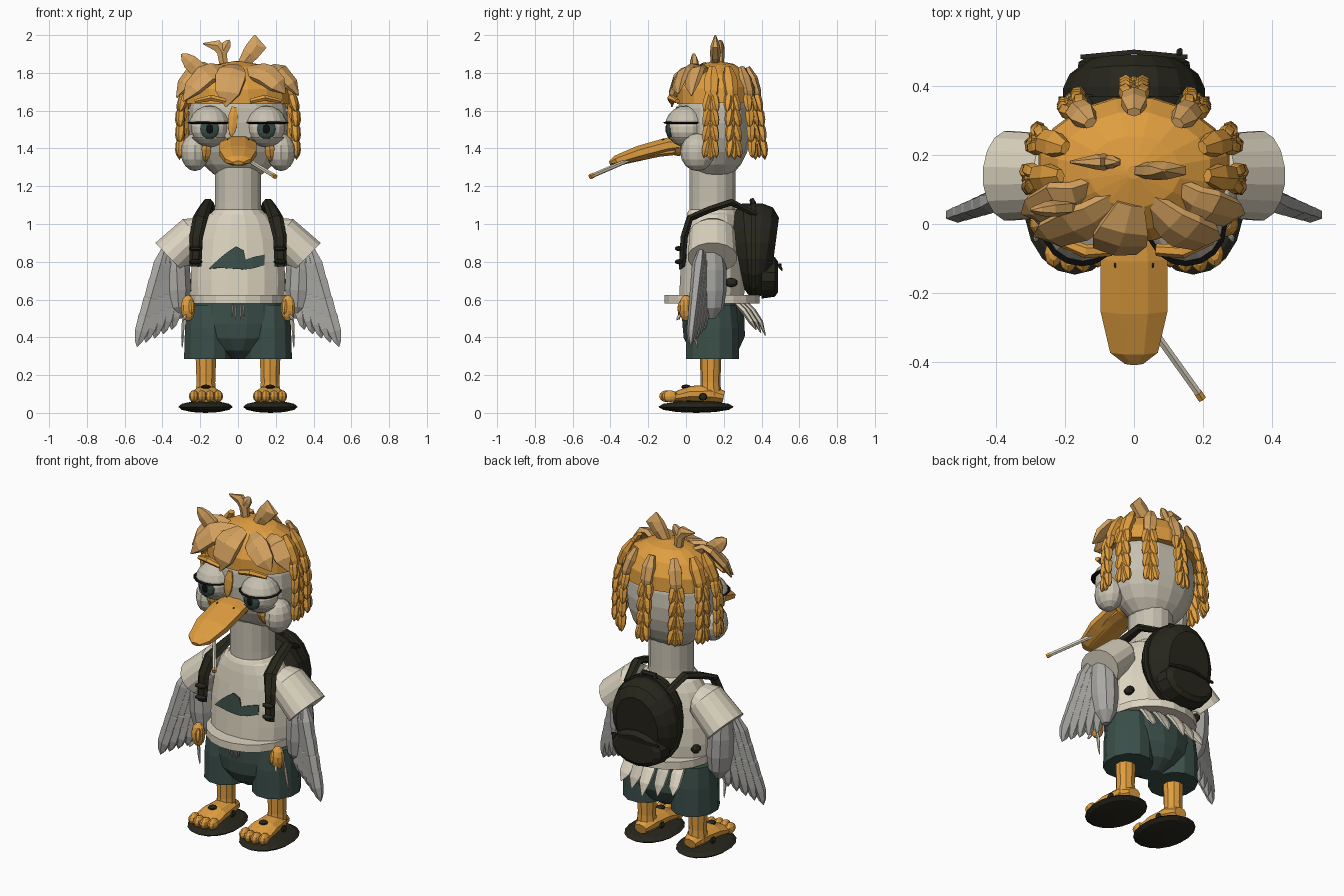
import bpy, bmesh, math
from mathutils import Vector as V

def mat(name, r, g, b):
    m = bpy.data.materials.new(name)
    m.diffuse_color = (r, g, b, 1)
    return m

ORANGE = mat("orange", .74, .34, .05)
TAN = mat("tan_hair", .66, .36, .115)
SHIRT = mat("cream_cloth", .72, .66, .53)
SKIN = mat("pale_feather", .57, .53, .435)
GREY = mat("grey_feather", .40, .395, .375)
GREEN = mat("dark_green", .044, .078, .067)
BLACK = mat("soft_black", .021, .02, .012)
PUPIL = mat("pupil_black", .004, .004, .004)

X, Y, Z = V((1, 0, 0)), V((0, 1, 0)), V((0, 0, 1))

def finish(name, bm, m):
    bmesh.ops.recalc_face_normals(bm, faces=bm.faces)
    me = bpy.data.meshes.new(name)
    bm.to_mesh(me)
    bm.free()
    me.materials.append(m)
    o = bpy.data.objects.new(name, me)
    bpy.context.collection.objects.link(o)
    return o

def tube(name, pts, radii, m, n=8, up=-Y, s=1):
    """Loft elliptical sections (a across, b along up) through a path; s=-1 mirrors."""
    bm = bmesh.new()
    pts = [V(p) for p in pts]
    rings = []
    for i, p in enumerate(pts):
        t = (pts[min(i + 1, len(pts) - 1)] - pts[max(i - 1, 0)]).normalized()
        side = t.cross(up).normalized()
        nor = side.cross(t)
        a, b = radii[i] if isinstance(radii[i], tuple) else (radii[i], radii[i])
        ring = []
        for k in range(n):
            an = 2 * math.pi * (k + .5) / n
            q = p + side * a * math.cos(an) + nor * b * math.sin(an)
            ring.append(bm.verts.new((q.x * s, q.y, q.z)))
        rings.append(ring)
    for r0, r1 in zip(rings, rings[1:]):
        for k in range(n):
            bm.faces.new((r0[k], r0[(k + 1) % n], r1[(k + 1) % n], r1[k]))
    bm.faces.new(rings[0])
    bm.faces.new(rings[-1])
    return finish(name, bm, m)

def stack(name, rows, m, x=0, n=16, s=1):
    """Vertical loft; rows are (z, rx, ry, y centre)."""
    return tube(name, [(x, r[3], r[0]) for r in rows], [(r[1], r[2]) for r in rows], m, n, -Y, s)

def leaf(name, p0, p1, w, th, m, up=-Y, s=1, bow=0.0):
    p0, p1, up = V(p0), V(p1), V(up)
    pts = [p0.lerp(p1, t) + up * bow * math.sin(math.pi * t) for t in (0, .3, .65, .87, 1)]
    return tube(name, pts, [(w * f, th * f) for f in (.5, 1, .92, .55, .04)], m, 6, up, s)

def ball(name, c, r, m, seg=14, rings=9, s=1, cut=None):
    """Ellipsoid; cut=(z, +1/-1) keeps the part above / below z."""
    bm = bmesh.new()
    bmesh.ops.create_uvsphere(bm, u_segments=seg, v_segments=rings, radius=1)
    for v in bm.verts:
        v.co = V(((c[0] + v.co.x * r[0]) * s, c[1] + v.co.y * r[1], c[2] + v.co.z * r[2]))
    if cut:
        g = bm.verts[:] + bm.edges[:] + bm.faces[:]
        bmesh.ops.bisect_plane(bm, geom=g, plane_co=(0, 0, cut[0]), plane_no=(0, 0, -cut[1]), clear_outer=True)
        bmesh.ops.holes_fill(bm, edges=[e for e in bm.edges if e.is_boundary])
    return finish(name, bm, m)

# head, neck, shirt
ball("head", (0, .15, 1.535), (.265, .2, .31), SKIN, 16, 12)
stack("neck", [(1.04, .128, .125, .14), (1.12, .124, .124, .14), (1.3, .124, .124, .14)], SKIN)
stack("collar", [(1.05, .15, .14, .14), (1.07, .135, .13, .14), (1.08, .12, .12, .14)], SHIRT)
stack("shirt", [(.6, .25, .175, .135), (.7, .255, .175, .14), (.8, .25, .17, .14), (.92, .232, .155, .14),
                (1.0, .2, .145, .14), (1.05, .165, .135, .14), (1.065, .13, .125, .14)], SHIRT)
stack("shirt_hem", [(.58, .254, .254, .137), (.625, .254, .254, .137)], SHIRT, n=20)

# plain wave patch on the chest, following the belly
bm = bmesh.new()
cols = []
for x, z0, z1 in [(-.15, .763, .768), (-.1, .768, .815), (-.05, .765, .855), (-.01, .762, .882), (.03, .76, .86),
                  (.04, .76, .812), (.08, .765, .825), (.14, .782, .838)]:
    y = .14 - .17 * math.sqrt(1 - (x / .25) ** 2) - .004
    cols.append([bm.verts.new((x, y, z0)), bm.verts.new((x, y + .006, z1))])
for a, b in zip(cols, cols[1:]):
    bm.faces.new((a[0], b[0], b[1], a[1]))
patch = finish("chest_patch", bm, GREEN)
mod = patch.modifiers.new("thickness", 'SOLIDIFY')
mod.thickness, mod.offset = .008, 0

# shorts
stack("shorts_hips", [(.59, .235, .165, .14), (.48, .25, .168, .145), (.4, .21, .165, .15), (.33, .12, .13, .15),
                      (.285, .04, .06, .15)], GREEN)

# beak and smoke stick
tube("beak", [(0, .02, 1.43), (0, -.1, 1.415), (0, -.25, 1.375), (0, -.37, 1.335), (0, -.405, 1.322)],
     [(.085, .045), (.105, .045), (.105, .042), (.075, .03), (.028, .012)], ORANGE, 8, Z)
ball("beak_base", (0, -.04, 1.41), (.09, .06, .05), ORANGE, 10, 7)
tube("lower_beak", [(0, 0, 1.395), (0, -.15, 1.378), (0, -.35, 1.322)], [(.07, .025), (.075, .025), (.04, .012)], ORANGE, 8, Z)
tube("stick", [(.05, -.3, 1.34), (.186, -.49, 1.258)], [.012, .012], SHIRT, 6, Z)
tube("stick_tip", [(.186, -.49, 1.258), (.198, -.508, 1.25)], [.0135, .0135], ORANGE, 6, Z)
leaf("brow_streak", (-.02, -.045, 1.62), (-.035, -.055, 1.46), .03, .015, ORANGE)

# backpack
tube("backpack", [(0, .27, .85), (0, .32, .86), (0, .39, .86), (0, .43, .855), (0, .468, .85)],
     [(.17, .2), (.21, .25), (.21, .25), (.19, .235), (.14, .185)], BLACK, 18, Z)
tube("backpack_seam", [(0, .345, .86), (0, .37, .86)], [(.222, .26)] * 2, BLACK, 18, Z)
tube("backpack_pocket", [(0, .4, .72), (0, .47, .72), (0, .488, .72)], [(.175, .115), (.165, .105), (.135, .08)], BLACK, 14, Z)
tube("pocket_zip", [(-.155, .485, .775), (0, .5, .785), (.155, .485, .775)], [(.009, .008)] * 3, BLACK, 4, Z)
tube("backpack_handle", [(-.05, .36, 1.09), (-.04, .35, 1.125), (.04, .35, 1.125), (.05, .36, 1.09)], [.014] * 4, BLACK, 6, Y)
leaf("zip_pull", (.13, .49, .79), (.135, .51, .75), .01, .008, BLACK, Y)

for s in (1, -1):
    # eyes
    ball("eyeball", (.15, 0, 1.515), (.1, .1, .1), SHIRT, 16, 10, s)
    ball("iris", (.15, -.08, 1.503), (.052, .026, .056), GREEN, 14, 8, s)
    ball("pupil", (.15, -.095, 1.503), (.026, .015, .03), PUPIL, 10, 6, s)
    ball("upper_lid", (.15, 0, 1.515), (.112, .112, .112), SKIN, 16, 10, s, (1.538, 1))
    ball("lower_lid", (.15, 0, 1.515), (.11, .108, .108), SKIN, 16, 10, s, (1.46, -1))
    ball("lash_line", (.152, -.005, 1.536), (.118, .118, .011), PUPIL, 16, 6, s)
    tube("eyebrow", [(.065, -.075, 1.65), (.14, -.08, 1.668), (.225, -.045, 1.65)],
         [(.014, .018), (.018, .02), (.012, .015)], ORANGE, 6, -Y, s)
    ball("nostril", (.055, -.12, 1.447), (.004, .008, .005), BLACK, 6, 4, s)
    ball("cheek", (.228, .06, 1.38), (.075, .09, .1), SKIN, 12, 8, s)
    leaf("cheek_streak", (.165, -.02, 1.43), (.175, .015, 1.33), .03, .02, ORANGE, -Y, s)
    # sleeves, arms, hands
    tube("sleeve", [(.2, .14, .955), (.23, .14, .95), (.363, .14, .822)], [(.08, .1), (.1, .122), (.11, .132)], SHIRT, 16, Y, s)
    tube("arm", [(.33, .13, .86), (.325, .13, .76), (.32, .13, .65), (.315, .13, .56), (.31, .13, .5)],
         [(.06, .07), (.075, .085), (.075, .085), (.06, .07), (.02, .025)], GREY, 10, -Y, s)
    ball("hand", (.265, .0, .555), (.04, .038, .07), ORANGE, 10, 7, s)
    leaf("thumb", (.25, -.02, .6), (.245, -.035, .52), .016, .016, ORANGE, -Y, s)
    # wing feathers in overlapping rows
    for i in range(5):
        f = i / 4
        top = V((.305 + .085 * f, .13 - .05 * f, .86))
        tip = V((.35 + .185 * f, .1 - .075 * f, .44 - .09 * f))
        for j, (a, b) in enumerate(((0, .48), (.18, .66), (.38, .84), (.55, 1))):
            leaf("wing_feather", top.lerp(tip, a), top.lerp(tip, b), .043, .034 - .003 * j, GREY, -Y, s, .008)
    # shorts legs, strings
    stack("shorts_leg", [(.57, .115, .13, .14), (.45, .125, .145, .14), (.285, .13, .145, .14)], GREEN, .16, 12, s)
    for k in range(2):
        leaf("drawstring", (.012 + .016 * k, -.04, .575), (.014 + .018 * k, -.035, .49 + .02 * k), .006, .006, SHIRT, -Y, s)
        leaf("hand_string", (.275 + .014 * k, -.03 + .06 * k, .52), (.29 + .006 * k, -.05 + .11 * k, .49 - .15 * k),
             .009, .009, SHIRT, -Y, s)
    # legs, feet, sandals
    stack("leg", [(.09, .058, .058, .13), (.16, .052, .052, .13), (.32, .058, .058, .13)], ORANGE, .17, 10, s)
    ball("sandal_sole", (.172, .053, .032), (.147, .2, .032), BLACK, 18, 6, s)
    tube("foot", [(.165, .2, .085), (.165, .13, .1), (.168, .02, .1), (.17, -.07, .082)],
         [(.04, .03), (.065, .05), (.08, .042), (.085, .025)], ORANGE, 10, Z, s)
    for k in range(4):
        ball("toe", (.105 + .043 * k, -.085 - (.015 if k in (1, 2) else 0), .088), (.026, .042, .032), ORANGE, 8, 6, s)
    ball("sandal_strap", (.17, .0, .138), (.026, .026, .012), BLACK, 8, 5, s)
    for dx in (-.07, .075):
        ball("sandal_strap_side", (.168 + dx, .09, .085), (.012, .022, .02), BLACK, 8, 5, s)
    # backpack straps
    tube("shoulder_strap", [(.13, .37, 1.05), (.16, .24, 1.115), (.18, .12, 1.075), (.2, .02, 1.03), (.222, -.01, .93), (.226, -.02, .775)],
         [(.016, .026), (.02, .03), (.02, .036), (.02, .04), (.022, .036), (.018, .032)], BLACK, 6, X, s)
    for z in (.8, .87):
        ball("strap_buckle", (.224, -.035, z), (.038, .025, .014), BLACK, 8, 5, s)
    ball("side_buckle", (.235, .24, .69), (.025, .035, .025), BLACK, 8, 5, s)

# tail feathers under the shirt
for i in range(-2, 3):
    x = i * .075
    y = .365 - abs(i) * .024
    tube("tail_feather", [(x, y - .07, .6), (x * 1.05, y - .01, .54), (x * 1.1, y + .03, .48), (x * 1.15, y + .055, .41 + .015 * abs(i))],
         [(.03, .014), (.043, .016), (.036, .014), (.003, .003)], SKIN if i % 2 else SHIRT, 6, Y)

# hair cap
stack("hair_cap", [(1.64, .283, .212, .16), (1.72, .276, .21, .158), (1.79, .225, .172, .155), (1.84, .135, .105, .152),
                   (1.862, .02, .02, .15)], ORANGE, 0, 16)

# hanging braids: chevron leaves around the sides and back
def braid_point(ang, z):
    f = max(0, min(1, (1.82 - z) / .16))
    g = max(0, min(1, (1.66 - z) / .3))
    return V((math.sin(ang) * (.215 + .088 * f), .16 + math.cos(ang) * (.165 + .055 * f + .028 * g), z))

for deg in (0, 36, -36, 68, -68, 97, -97):
    a = math.radians(deg)
    rad, tan = V((math.sin(a), math.cos(a), 0)), V((math.cos(a), -math.sin(a), 0))
    zs = [1.8, 1.7, 1.62, 1.54, 1.46]
    tube("braid_core", [braid_point(a, z) for z in zs + [1.42]], [(.024, .02)] * 5 + [(.01, .01)], ORANGE, 6, rad)
    leaf("braid_top", braid_point(a, 1.83), braid_point(a, 1.63), .042, .028, ORANGE if abs(deg) > 60 else TAN, rad, 1, .012)
    for z in zs[1:]:
        for k in (1, -1):
            leaf("braid_strand", braid_point(a, z) + tan * .008 * k, braid_point(a, z - .11) + tan * .034 * k + rad * .012,
                 .025, .024, ORANGE, rad)
    leaf("braid_end", braid_point(a, 1.47), braid_point(a, 1.34) + rad * .01, .028, .022, ORANGE, rad)

# fringe locks sweeping forward: root, crest, tip, width
for root, crest, tip, w in [
        ((-.1, .12, 1.79), (-.22, .07, 1.815), (-.325, .03, 1.67), .065),
        ((-.04, .08, 1.81), (-.17, .0, 1.79), (-.29, -.035, 1.65), .072),
        ((-.01, .06, 1.83), (-.04, -.04, 1.775), (-.065, -.075, 1.62), .092),
        ((.04, .07, 1.81), (.15, -.02, 1.79), (.25, -.04, 1.69), .075),
        ((.1, .12, 1.79), (.22, .05, 1.805), (.32, .03, 1.68), .062)]:
    r, c, t = V(root), V(crest), V(tip)
    up = V((c.x * .8, c.y - .25, .12)).normalized()
    tube("fringe_lock", [r, r.lerp(c, .6) + up * .015, c, c.lerp(t, .55) + up * .01, t],
         [(w * .5, .02), (w * .9, .026), (w, .028), (w * .8, .024), (.004, .004)], TAN, 6, up)
leaf("side_flick", (-.17, .05, 1.78), (-.3, .04, 1.9), .05, .025, TAN)

# top tufts
tube("tuft_right", [(.02, .155, 1.84), (.065, .155, 1.9), (.1, .155, 1.945), (.088, .155, 2.0)],
     [(.03, .022), (.05, .028), (.06, .025), (.004, .004)], TAN, 6)
tube("tuft_left", [(-.075, .18, 1.84), (-.085, .18, 1.91), (-.11, .18, 1.945), (-.185, .18, 1.955)],
     [(.025, .02), (.03, .025), (.035, .022), (.004, .004)], TAN, 6)
leaf("tuft_left_flick", (-.09, .18, 1.9), (-.045, .18, 1.975), .03, .02, TAN)
